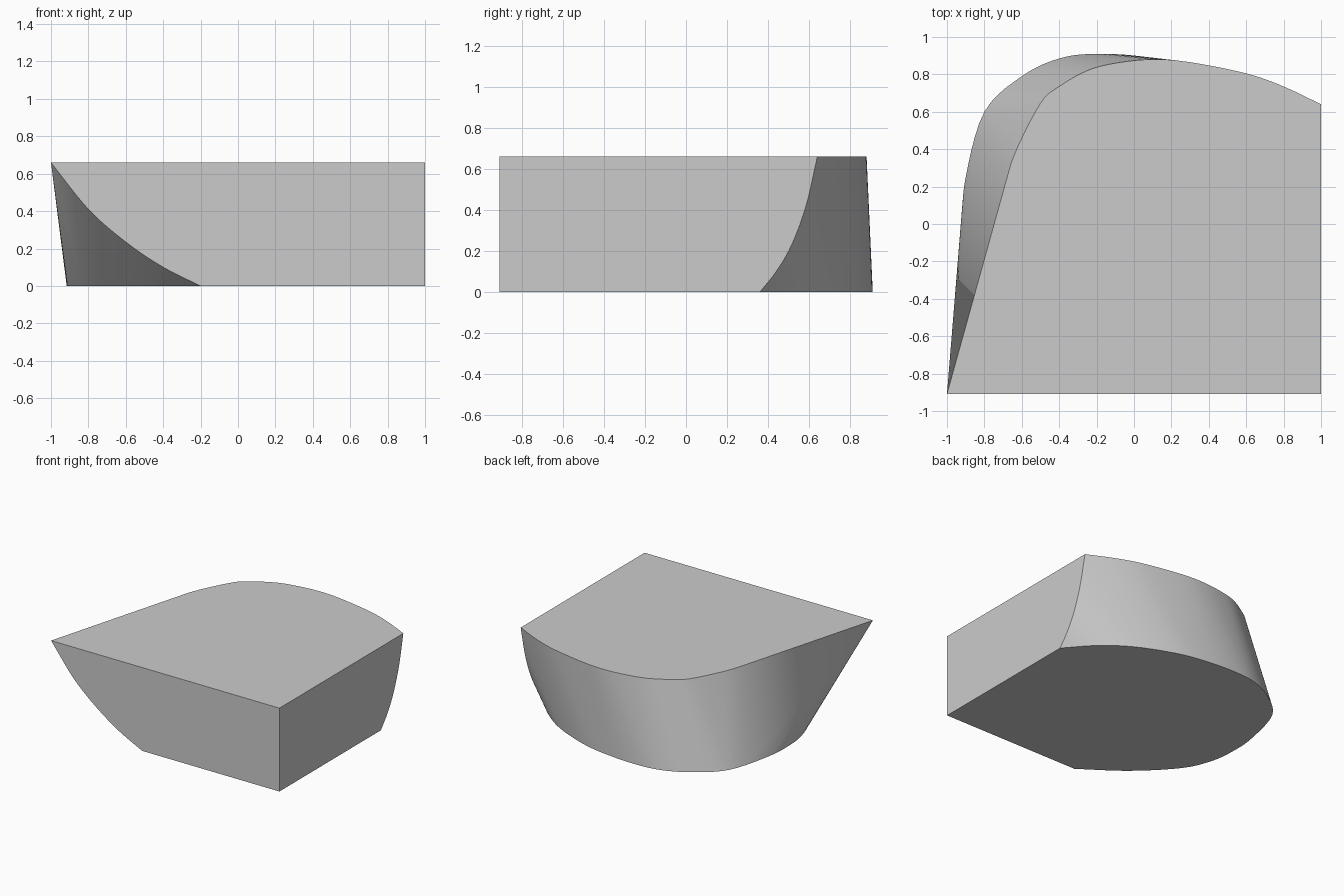
import bpy, bmesh, math
from mathutils import Vector

cube = bpy.data.objects.get("Cube")
if cube:
    bpy.data.objects.remove(cube)

HEIGHT, FRONT, SIDE = 0.66, -0.91, 1.0

# Single grey finish
grey = bpy.data.materials.new("plain_grey")
grey.use_nodes = True
colour = (0.6, 0.6, 0.6, 1)
grey.diffuse_color = colour
grey.node_tree.nodes["Principled BSDF"].inputs["Base Color"].default_value = colour


def smooth_curve(points, steps=5):
    """Catmull-Rom curve through 2D points."""
    p = [Vector(q) for q in points]
    p = [2 * p[0] - p[1]] + p + [2 * p[-1] - p[-2]]
    out = []
    for a, b, c, d in zip(p, p[1:], p[2:], p[3:]):
        for i in range(steps):
            t = i / steps
            out.append(0.5 * (2 * b + (c - a) * t + (2 * a - 5 * b + 4 * c - d) * t**2
                              + (3 * b - a - 3 * c + d) * t**3))
    return out + [p[-2]]


# Outlines of the top and bottom faces, from the front edge round to the side
top = smooth_curve([(-1, FRONT), (-0.82, -0.27), (-0.7, 0.156), (-0.64, 0.37), (-0.5, 0.645),
                    (-0.4, 0.735), (-0.25, 0.82), (-0.1, 0.86), (0.1, 0.88), (0.3, 0.865),
                    (0.6, 0.805), (0.8, 0.735), (SIDE, 0.64)])
bottom = smooth_curve([(-0.2, FRONT), (-0.52, -0.68), (-0.79, -0.4), (-0.89, -0.18), (-0.915, 0.02),
                       (-0.9, 0.25), (-0.8, 0.6), (-0.6, 0.79), (-0.4, 0.885), (-0.2, 0.91),
                       (0.05, 0.895), (0.3, 0.845), (0.6, 0.72), (0.82, 0.56), (SIDE, 0.36)])

# Curved edges where the flat front and the flat side cut the wall
front_edge = smooth_curve([(-1, HEIGHT), (-0.8, 0.41), (-0.6, 0.235), (-0.4, 0.1), (-0.2, 0)])
side_edge = smooth_curve([(0.64, HEIGHT), (0.585, 0.42), (0.515, 0.23), (0.44, 0.1), (0.36, 0)])

points = [(x, y, HEIGHT) for x, y in top] + [(x, y, 0) for x, y in bottom]
points += [(x, FRONT, z) for x, z in front_edge] + [(SIDE, y, z) for y, z in side_edge]
points += [(SIDE, FRONT, 0), (SIDE, FRONT, HEIGHT)]

# Stretch a convex skin over the outlines, then merge the flat faces
bm = bmesh.new()
for co in points:
    bm.verts.new(co)
bmesh.ops.remove_doubles(bm, verts=bm.verts[:], dist=0.0005)
hull = bmesh.ops.convex_hull(bm, input=bm.verts[:])
loose = {v for v in hull["geom_interior"] + hull["geom_unused"] if isinstance(v, bmesh.types.BMVert)}
bmesh.ops.delete(bm, geom=list(loose), context='VERTS')
bmesh.ops.dissolve_limit(bm, angle_limit=math.radians(0.2), verts=bm.verts[:], edges=bm.edges[:])
bmesh.ops.recalc_face_normals(bm, faces=bm.faces[:])

mesh = bpy.data.meshes.new("curved_block")
bm.to_mesh(mesh)
bm.free()
mesh.materials.append(grey)
block = bpy.data.objects.new("curved_block", mesh)
bpy.context.collection.objects.link(block)
bpy.context.view_layer.objects.active = block
block.select_set(True)
bpy.ops.object.shade_smooth_by_angle(angle=math.radians(30))
